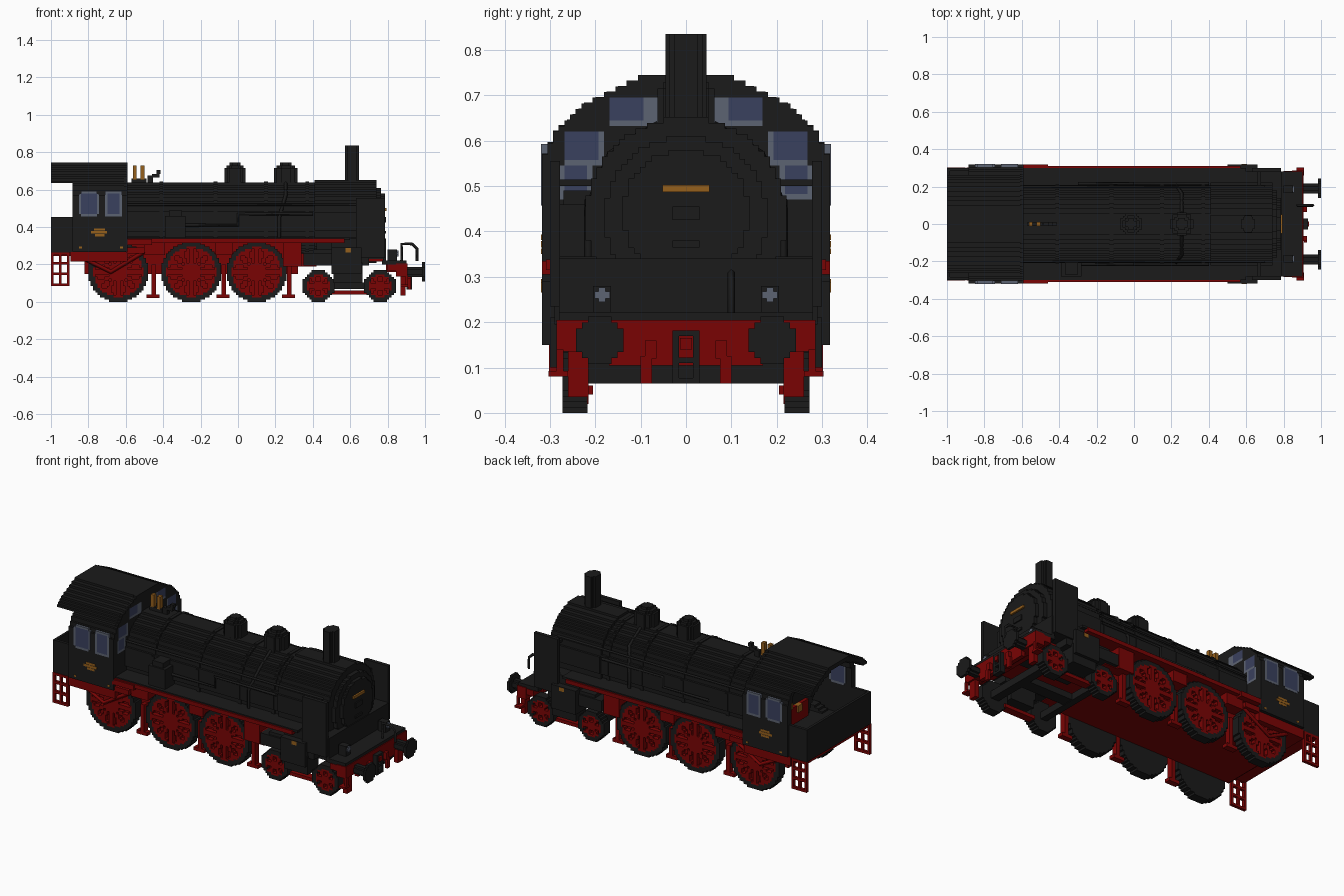
import bpy, bmesh, math
from mathutils import Vector

if "Cube" in bpy.data.objects:
    bpy.data.objects.remove(bpy.data.objects["Cube"])

U = 0.0125  # block size of the stepped shapes


def material(name, rgb):
    m = bpy.data.materials.new(name)
    m.use_nodes = True
    m.diffuse_color = (*rgb, 1)
    m.node_tree.nodes["Principled BSDF"].inputs["Base Color"].default_value = (*rgb, 1)
    return m


BLACK = material("soot black", (0.0105, 0.0105, 0.0105))
RED = material("signal red", (0.195, 0.0012, 0.0012))
GOLD = material("brass", (0.30, 0.115, 0.012))
GLASS = material("window blue", (0.042, 0.052, 0.112))
GREY = material("frame grey", (0.108, 0.125, 0.168))


def finish(name, bm, mats):
    me = bpy.data.meshes.new(name)
    bm.to_mesh(me)
    bm.free()
    for m in mats:
        me.materials.append(m)
    ob = bpy.data.objects.new(name, me)
    bpy.context.collection.objects.link(ob)


def boxes(name, mat, items, mirror=False):
    """One object from (x0, x1, y0, y1, z0, z1) boxes, optionally repeated on -y."""
    bm = bmesh.new()
    for x0, x1, y0, y1, z0, z1 in items:
        for s in ((1, -1) if mirror else (1,)):
            r = bmesh.ops.create_cube(bm, size=1)
            for v in r["verts"]:
                v.co = Vector(((x0 + x1) / 2 + v.co.x * (x1 - x0),
                               s * (y0 + y1) / 2 + v.co.y * (y1 - y0),
                               (z0 + z1) / 2 + v.co.z * (z1 - z0)))
    finish(name, bm, [mat])


def stepped(name, axis, lo, hi, bounds, rule, mats):
    """Extrude a blocky cross-section; rule(a, b) gives 0 for empty or 1 + material index."""
    a0, a1, b0, b1 = bounds
    na, nb = round((a1 - a0) / U), round((b1 - b0) / U)
    da, db = (a1 - a0) / na, (b1 - b0) / nb
    put = {"X": lambda a, b, t: (t, a, b), "Y": lambda a, b, t: (a, t, b),
           "Z": lambda a, b, t: (a, b, t)}[axis]
    cell = {(i, j): rule(a0 + (i + .5) * da, b0 + (j + .5) * db)
            for i in range(na) for j in range(nb)}
    bm, verts = bmesh.new(), {}

    def vert(i, j, t):
        if (i, j, t) not in verts:
            verts[i, j, t] = bm.verts.new(put(a0 + i * da, b0 + j * db, t))
        return verts[i, j, t]

    def face(keys, want, m):
        f = bm.faces.new([vert(*k) for k in keys])
        f.material_index = m - 1
        f.normal_update()
        if f.normal.dot(Vector(put(*want))) < 0:
            f.normal_flip()

    for (i, j), m in cell.items():
        if not m:
            continue
        for t, d in ((lo, -1), (hi, 1)):
            face([(i, j, t), (i + 1, j, t), (i + 1, j + 1, t), (i, j + 1, t)], (0, 0, d), m)
        for di, dj, p, q in ((1, 0, (1, 0), (1, 1)), (-1, 0, (0, 0), (0, 1)),
                             (0, 1, (0, 1), (1, 1)), (0, -1, (0, 0), (1, 0))):
            if not cell.get((i + di, j + dj)):
                P, Q = (i + p[0], j + p[1]), (i + q[0], j + q[1])
                face([(*P, lo), (*Q, lo), (*Q, hi), (*P, hi)], (di, dj, 0), m)
    finish(name, bm, mats)


def disc(name, axis, lo, hi, ca, cb, r, mat):
    stepped(name, axis, lo, hi, (ca - r, ca + r, cb - r, cb + r),
            lambda a, b: int(math.hypot(a - ca, b - cb) < r), [mat])


def pipe(name, mat, pts, r=0.007):
    cu = bpy.data.curves.new(name, "CURVE")
    cu.dimensions, cu.bevel_depth, cu.bevel_resolution = "3D", r, 0
    sp = cu.splines.new("POLY")
    sp.points.add(len(pts) - 1)
    for p, co in zip(sp.points, pts):
        p.co = (*co, 1)
    cu.materials.append(mat)
    ob = bpy.data.objects.new(name, cu)
    bpy.context.collection.objects.link(ob)


# Boiler, bands, smokebox and door
disc("boiler", "X", -0.69, 0.43, 0, 0.43, 0.2075, BLACK)
for k, x in enumerate((-0.42, -0.13, 0.14, 0.36)):
    disc(f"boiler_band_{k}", "X", x, x + 0.02, 0, 0.43, 0.2125, BLACK)
disc("smokebox", "X", 0.41, 0.74, 0, 0.43, 0.222, BLACK)
disc("smokebox_front", "X", 0.74, 0.765, 0, 0.43, 0.18, BLACK)
disc("smokebox_door", "X", 0.765, 0.785, 0, 0.44, 0.14, BLACK)
boxes("door_hinges", BLACK, [(0.78, 0.792, -0.03, 0.03, 0.425, 0.455),
                             (0.78, 0.792, -0.03, 0.03, 0.365, 0.38)])
boxes("brass_door_bar", GOLD, [(0.78, 0.795, -0.052, 0.052, 0.487, 0.503)])
boxes("smokebox_saddle", BLACK, [(0.42, 0.785, -0.2, 0.2, 0.23, 0.34),
                                 (0.775, 0.79, -0.28, 0.28, 0.2, 0.34)])

# Chimney, domes, whistles on top
disc("chimney", "Z", 0.62, 0.835, 0.61, 0, 0.0375, BLACK)
boxes("chimney_ribs", BLACK, [(0.59, 0.63, -0.045, 0.045, 0.62, 0.835)])
for n, x, r in (("front_dome", 0.255, 0.0625), ("rear_dome", -0.016, 0.0565)):
    disc(n + "_base", "Z", 0.6, 0.715, x, 0, r, BLACK)
    disc(n + "_cap", "Z", 0.715, 0.73, x, 0, r * 0.8, BLACK)
    disc(n + "_tip", "Z", 0.73, 0.745, x, 0, r * 0.5, BLACK)
boxes("whistles", GOLD, [(x, x + 0.02, -0.012, 0.012, 0.655, 0.73) for x in (-0.562, -0.52)])
boxes("whistle_bases", BLACK, [(-0.57, -0.49, -0.012, 0.012, 0.625, 0.66),
                               (-0.485, -0.455, -0.012, 0.012, 0.63, 0.675),
                               (-0.46, -0.42, -0.012, 0.012, 0.665, 0.685),
                               (-0.435, -0.415, -0.012, 0.012, 0.685, 0.705)])

# Side fittings on the boiler
boxes("air_pump", BLACK, [(-0.39, -0.28, -0.28, -0.17, 0.34, 0.46),
                          (-0.37, -0.30, -0.27, -0.17, 0.46, 0.49)])
for s in (1, -1):
    side = "left" if s > 0 else "right"
    pipe(f"{side}_handrail", BLACK, [(-0.59, s * 0.2, 0.52), (0.7, s * 0.2, 0.52)])
    pipe(f"{side}_dome_pipe", BLACK, [(0.255, s * 0.06, 0.635), (0.255, s * 0.165, 0.57),
                                      (0.22, s * 0.215, 0.45), (0.22, s * 0.215, 0.34)], 0.01)
    pipe(f"{side}_feed_pipe", BLACK, [(-0.3, s * 0.215, 0.41), (0.0, s * 0.215, 0.41),
                                      (0.0, s * 0.215, 0.47), (0.4, s * 0.215, 0.47)], 0.009)

# Smoke deflectors
boxes("smoke_deflectors", BLACK, [(0.63, 0.785, 0.278, 0.3, 0.235, 0.555)], True)
boxes("deflector_stays", BLACK, [(0.66, 0.68, 0.18, 0.28, 0.50, 0.515)], True)

# Cab: stepped roof outline shared by roof, walls and front
ARCH = [(0.27, .318), (0.57, .318), (0.575, .305), (0.605, .298), (0.63, .278), (0.66, .25),
        (0.69, .205), (0.71, .165), (0.73, .122), (0.745, .09)]


def arch(z):
    for (z0, w0), (z1, w1) in zip(ARCH, ARCH[1:]):
        if z <= z1:
            return w0 + (w1 - w0) * (z - z0) / (z1 - z0)
    return 0


def shell(y, z):
    return int(arch(z + 0.03) - 0.012 <= abs(y) <= arch(z))


# Front windows: (y range, z range, y range of the clear pane)
PANES = ((.06, .17, .63, .70, .098, .165), (.18, .27, .545, .625, .195, .268),
         (.212, .277, .47, .55, .218, .272))


def cab_front(y, z):
    y = abs(y)
    if y > arch(z):
        return 0
    for y0, y1, z0, z1, g0, g1 in PANES:
        if y0 < y < y1 and z0 < z < z1:
            return 2 if g0 < y < g1 and z0 + .01 < z < z1 - .005 else 3
    return 1


stepped("cab_roof", "X", -1, -0.595, (-.3, .3, .635, .745), shell, [BLACK])
stepped("cab_side_walls", "X", -0.885, -0.61, (-.318, .318, .27, .635),
        lambda y, z: int(max(0.24, arch(z) - .035) < abs(y) <= arch(z)), [BLACK])
stepped("cab_front_wall", "X", -0.61, -0.592, (-.318, .318, .27, .745), cab_front,
        [BLACK, GLASS, GREY])

# Open footplate with low walls, and the fire door on the boiler end
boxes("footplate_floor", BLACK, [(-1, -0.6, -0.3, 0.3, 0.265, 0.285)])
boxes("footplate_rear_wall", BLACK, [(-1, -0.985, -0.3, 0.3, 0.27, 0.455)])
boxes("footplate_side_walls", BLACK, [(-1, -0.885, 0.283, 0.3, 0.27, 0.455)], True)
boxes("fire_door", RED, [(-0.71, -0.685, -0.13, 0.05, 0.30, 0.40)])
boxes("fire_door_handles", GOLD, [(-0.72, -0.685, -0.06, -0.02, 0.36, 0.40),
                                  (-0.72, -0.685, 0.03, 0.06, 0.40, 0.44)])


# Cab side windows with corner-cut frames, number plates
def window(cx, w):
    def rule(x, z):
        dx, dz = abs(x - cx) / w, abs(z - 0.525) / 0.068
        if dx > 0.87 and dz > 0.87:
            return 0
        return 1 if dx < 0.72 and dz < 0.8 else 2
    return rule


for s in (1, -1):
    lo, hi = sorted((s * 0.276, s * 0.3195))
    for k, (cx, w) in enumerate(((-0.797, 0.054), (-0.666, 0.046))):
        stepped(f"cab_window_{k}_{'left' if s > 0 else 'right'}", "Y", lo, hi,
                (cx - w, cx + w, 0.457, 0.593), window(cx, w), [GLASS, GREY])
boxes("cab_plates", GOLD, [(-0.77, -0.71, 0.31, 0.3193, 0.381, 0.393),
                           (-0.785, -0.70, 0.31, 0.3193, 0.365, 0.379),
                           (-0.765, -0.715, 0.31, 0.3193, 0.35, 0.363),
                           (-0.85, -0.835, 0.31, 0.3193, 0.285, 0.295),
                           (-0.63, -0.615, 0.31, 0.3193, 0.285, 0.295)], True)

# Running boards and red frame
boxes("running_board_top", BLACK, [(-0.592, 0.6, -0.3, 0.3, 0.332, 0.345)])
boxes("running_board", RED, [(-0.592, 0.57, -0.309, 0.309, 0.315, 0.338)])
boxes("main_frame", RED, [(-0.82, -0.6, -0.215, 0.215, 0.15, 0.262),
                          (-0.6, 0.32, -0.215, 0.215, 0.15, 0.32),
                          (-0.895, -0.592, -0.303, 0.303, 0.215, 0.268),
                          (-0.99, -0.89, -0.283, 0.283, 0.245, 0.268),
                          (0.32, 0.775, -0.2, 0.2, 0.215, 0.235),
                          (0.79, 0.90, -0.2, 0.2, 0.16, 0.20)])
boxes("frame_brackets", RED, [(-0.5, -0.39, 0.19, 0.285, 0.25, 0.32),
                              (-0.12, -0.03, 0.19, 0.285, 0.25, 0.32),
                              (0.24, 0.34, 0.19, 0.285, 0.19, 0.32),
                              (0.34, 0.42, 0.19, 0.27, 0.19, 0.26),
                              (-0.592, -0.5, 0.28, 0.306, 0.26, 0.29)], True)
boxes("cab_footsteps", RED, [(-0.60, -0.46, 0.28, 0.318, 0.305, 0.335)], True)


# Driving wheels with spokes; leading wheels with thicker tyres
def wheel_rule(cx, r, spokes, rim):
    def rule(x, z):
        dx, dz = x - cx, z - r
        d = math.hypot(dx, dz) / r
        if d > 1:
            return 0
        if d > rim:
            return 1
        if d < 0.3 or d > rim - 0.08:
            return 2
        return 2 if math.cos(spokes * math.atan2(dz, dx)) > -0.1 else 0
    return rule


WHEELS = [(-0.64, 0.16, 12, 0.83), (-0.25, 0.16, 12, 0.83), (0.10, 0.16, 12, 0.83),
          (0.43, 0.085, 6, 0.72), (0.76, 0.085, 6, 0.72)]
for s in (1, -1):
    side = "left" if s > 0 else "right"
    for k, (cx, r, n, rim) in enumerate(WHEELS):
        lo, hi = sorted((s * 0.225, s * 0.272))
        stepped(f"{side}_wheel_{k}", "Y", lo, hi, (cx - r, cx + r, 0, 2 * r),
                wheel_rule(cx, r, n, rim), [BLACK, RED])
        lo, hi = sorted((s * 0.226, s * 0.245))
        disc(f"{side}_wheel_web_{k}", "Y", lo, hi, cx, r, r * rim, RED)
        lo, hi = sorted((s * 0.217, s * 0.227))
        disc(f"{side}_wheel_back_{k}", "Y", lo, hi, cx, r, r, BLACK)
    pipe(f"{side}_cab_brace", RED, [(-0.84, s * 0.28, 0.24), (-0.68, s * 0.28, 0.16),
                                    (-0.5, s * 0.28, 0.27)], 0.012)
boxes("brake_hangers", RED, [b for x in (-0.45, -0.075, 0.275) for b in
                             ((x - .012, x + .012, .215, .25, .03, .2),
                              (x - .04, x + .03, .215, .25, .02, .04))], True)

# Leading truck
boxes("truck_frame", BLACK, [(0.42, 0.78, -0.035, 0.035, 0.068, 0.105),
                             (0.735, 0.785, -0.225, 0.225, 0.065, 0.108),
                             (0.41, 0.45, -0.225, 0.225, 0.065, 0.105)])
boxes("truck_side_bars", RED, [(0.50, 0.70, 0.205, 0.25, 0.04, 0.06)], True)

# Cylinders
boxes("cylinders", BLACK, [(0.51, 0.665, 0.20, 0.30, 0.10, 0.21),
                           (0.50, 0.66, 0.20, 0.318, 0.15, 0.29),
                           (0.35, 0.70, 0.205, 0.29, 0.195, 0.262),
                           (0.40, 0.50, 0.20, 0.28, 0.25, 0.28),
                           (0.50, 0.785, 0.19, 0.28, 0.235, 0.34)], True)
boxes("cylinder_badges", GOLD, [(0.575, 0.605, 0.31, 0.3195, 0.265, 0.287)], True)

# Front deck, beam, steps and lamps
boxes("front_deck", BLACK, [(0.77, 0.90, -0.28, 0.28, 0.2, 0.222)])
boxes("buffer_beam", RED, [(0.845, 0.905, -0.285, 0.285, 0.135, 0.205),
                           (0.80, 0.90, -0.283, 0.283, 0.165, 0.2),
                           (0.88, 0.905, -0.17, 0.17, 0.105, 0.14)])
boxes("rail_guards", RED, [(0.87, 0.895, 0.215, 0.26, 0.035, 0.14),
                           (0.87, 0.91, 0.26, 0.303, 0.08, 0.092),
                           (0.895, 0.91, 0.27, 0.285, 0.08, 0.14)], True)
boxes("lamp_bodies", BLACK, [(0.80, 0.85, 0.165, 0.205, 0.22, 0.28)], True)
boxes("lamp_lenses", GREY, [(0.85, 0.857, 0.168, 0.202, 0.252, 0.268),
                            (0.85, 0.857, 0.177, 0.193, 0.244, 0.276)], True)

# Buffers, coupling and hoses
for s in (1, -1):
    side = "left" if s > 0 else "right"
    disc(f"{side}_buffer_stem", "X", 0.90, 0.985, s * 0.19, 0.16, 0.026, BLACK)
    disc(f"{side}_buffer_plate", "X", 0.985, 1.0, s * 0.19, 0.16, 0.052, BLACK)
boxes("lower_hoses", RED, [(0.90, 0.925, 0.065, 0.09, 0.12, 0.16),
                           (0.91, 0.925, 0.075, 0.10, 0.065, 0.125)], True)
pipe("brake_hose", BLACK, [(0.875, 0.1, 0.2), (0.875, 0.1, 0.31), (0.93, 0.1, 0.31),
                           (0.957, 0.1, 0.285), (0.957, 0.1, 0.22)], 0.008)
boxes("coupling_hook", BLACK, [(0.90, 0.93, s * .0225 - .0075, s * .0225 + .0075, 0.065, 0.18)
                               for s in (1, -1)] +
      [(0.90, 0.93, -0.03, 0.03, z, z + 0.012) for z in (0.065, 0.11, 0.17)])
boxes("coupling_pin", RED, [(0.90, 0.935, -0.013, 0.013, 0.14, 0.165)])

# Rear ladder steps
boxes("rear_steps", RED, [(x, x + .014, .285, .302, .085, .265) for x in (-1, -0.957, -0.914)] +
      [(-1, -0.9, .285, .302, z, z + .014) for z in (.085, .143, .2, .25)], True)
